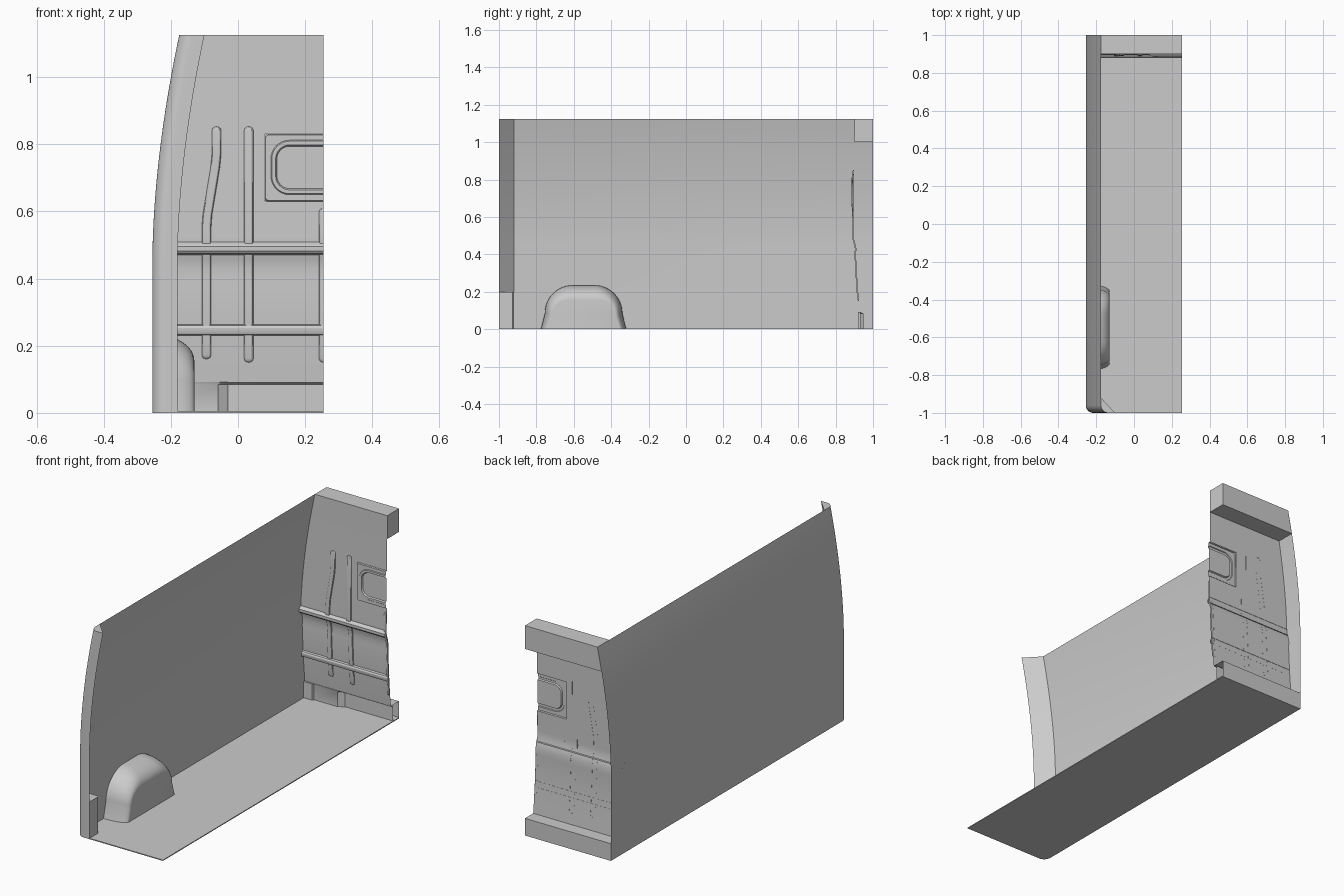
import bpy, bmesh
from math import sin, cos, pi

if "Cube" in bpy.data.objects:
    bpy.data.objects.remove(bpy.data.objects["Cube"])

XR = 0.255      # open right edge
TOP = 1.125


def lerp_table(table, z):
    for (z0, v0), (z1, v1) in zip(table, table[1:]):
        if z <= z1:
            return v0 + (v1 - v0) * max(0, (z - z0)) / (z1 - z0)
    return table[-1][1]


def wall_x(z):
    return -0.255 + 0.08 * max(0, (z - 0.45) / 0.675) ** 1.8


PANEL = [(0.09, 0.93), (0.22, 0.918), (0.40, 0.908), (0.43, 0.911),
         (0.46, 0.904), (0.49, 0.895), (0.52, 0.895), (0.85, 0.898), (1.0, 0.90)]


def panel_y(z):
    return lerp_table(PANEL, z)


def loft(name, rings, closed=False, caps=(), skip=None):
    bm = bmesh.new()
    vs = [[bm.verts.new(p) for p in r] for r in rings]
    n = len(rings[0])
    for i in range(len(vs) - 1):
        for j in range(n if closed else n - 1):
            k = (j + 1) % n
            if not (skip and skip(i, j)):
                bm.faces.new((vs[i][j], vs[i][k], vs[i + 1][k], vs[i + 1][j]))
    for c in caps:
        bm.faces.new(vs[c])
    bmesh.ops.remove_doubles(bm, verts=bm.verts, dist=1e-5)
    bmesh.ops.recalc_face_normals(bm, faces=bm.faces)
    me = bpy.data.meshes.new(name)
    bm.to_mesh(me)
    bm.free()
    ob = bpy.data.objects.new(name, me)
    bpy.context.collection.objects.link(ob)
    bpy.ops.object.select_all(action='DESELECT')
    ob.select_set(True)
    bpy.context.view_layer.objects.active = ob
    bpy.ops.object.shade_smooth_by_angle(angle=0.5)
    return ob


def arc(cx, cy, r, a0, a1, n=8):
    return [(cx + r * cos(a0 + (a1 - a0) * i / n), cy + r * sin(a0 + (a1 - a0) * i / n))
            for i in range(n + 1)]


# Floor with one rounded corner
corner = arc(-0.215, -0.96, 0.04, pi, 1.5 * pi)
outline = [(XR, 1), (-0.255, 1)] + corner + [(XR, -1)]
loft("floor", [[(x, y, z) for x, y in outline] for z in (0, 0.005)], True, (0, -1))

# Curved side wall with the slanted front pillar
section = [(0, 1)] + [(x + 0.255, y) for x, y in corner] + [(0.075, -1), (0, -0.92)]
levels = [0, 0.2, 0.45] + [0.45 + 0.675 * i / 18 for i in range(1, 19)]
loft("side_wall", [[(wall_x(z) + x, y, z) for x, y in section] for z in levels])
loft("pillar_top", [[(wall_x(TOP) + x, y, TOP) for x, y in section[1:]]], caps=(0,))

# Square foot on the pillar
foot = [(-0.25, -0.92), (-0.187, -0.92), (-0.18, -0.927), (-0.18, -0.999), (-0.25, -0.96)]
loft("pillar_foot", [[(x, y, z) for x, y in foot] for z in (0.005, 0.2)], True, (-1,))

# Wheel arch: side outline shrinking as it rounds over inward
def arch_outline(d):
    top, rad = 0.235 - d, 0.15 - d * 0.8
    a, b = -0.775 + d * 0.45, -0.32 - d * 0.45
    lean = 0.02
    left = arc(a + lean + rad, top - rad, rad, pi, pi / 2, 12)
    right = arc(b - lean - rad, top - rad, rad, pi / 2, 0, 12)
    return [(a, 0.004)] + left + right + [(b, 0.004)]


rings = []
for i in range(13):
    t = pi / 2 * i / 12
    rings.append([(-0.255 + 0.125 * sin(t), y, z) for y, z in arch_outline(0.08 * (1 - cos(t)))])
loft("wheel_arch", rings, caps=(-1,))

# Rear panel sheet with an opening for the pressed frame
heights = sorted({z for z, _ in PANEL} | {0.63, 0.83, 0.56, 0.7, 0.76, 0.93})
loft("rear_panel", [[(x, panel_y(z), z) for x in (wall_x(z), 0.08, XR)] for z in heights],
     skip=lambda i, j: j == 1 and 0.62 < heights[i] < 0.82)

# Top beam across the rear
beam = [(0.9, 1.0), (1, 1.0), (1, TOP), (0.9, TOP)]
loft("top_beam", [[(wall_x(z), y, z) for y, z in beam], [(XR, y, z) for y, z in beam]],
     True, (0, -1))

# Rear sill: stepped riser, top and back face
riser = [(-0.255, 0.92), (-0.205, 0.92), (-0.2, 0.93), (-0.06, 0.93),
         (-0.052, 0.937), (-0.038, 0.943), (-0.03, 0.95), (XR, 0.95)]
loft("rear_sill", [[(x, y, 0.005) for x, y in riser], [(x, y, 0.084) for x, y in riser],
                   [(x, min(y, 0.928), 0.092) for x, y in riser],
                   [(x, 1, 0.092) for x, y in riser], [(x, 1, 0) for x, y in riser]])

# Horizontal rails
for name, prof in {
    "upper_rail": [(0.908, 0.468), (0.886, 0.474), (0.88, 0.482), (0.88, 0.496),
                   (0.886, 0.503), (0.896, 0.509)],
    "lower_rail": [(0.918, 0.23), (0.903, 0.234), (0.90, 0.24), (0.90, 0.253),
                   (0.904, 0.26), (0.917, 0.263)],
}.items():
    loft(name, [[(x if x > 0 else wall_x(z), y, z) for y, z in prof] for x in (-1, XR)])


# Pressed vertical ribs following the panel
def rib(name, path, w=0.014, d=0.008):
    z0, z1 = path[0][0], path[-1][0]
    ends = (0, 0.002, 0.006, 0.012)
    zs = [z0 + e for e in ends] + [z1 - e for e in ends]
    zs += [z for z, _ in PANEL + path if z0 + 0.013 < z < z1 - 0.013]
    rings = []
    for z in sorted(set(zs)):
        e = min(1, min(z - z0, z1 - z) / 0.012)
        s = (1 - (1 - e) ** 2) ** 0.5
        x, y = lerp_table(path, z), panel_y(z) + 0.0005
        rings.append([(min(XR, x + w * s * u), y - d * min(1, s) * v, z)
                      for u, v in ((-1, 0), (-0.85, 0.7), (-0.6, 1), (0.6, 1), (0.85, 0.7), (1, 0))])
    loft(name, rings)


rib("straight_rib", [(0.15, 0.032), (0.853, 0.032)])
rib("bent_rib", [(0.16, -0.094), (0.55, -0.094), (0.59, -0.091), (0.73, -0.068),
                 (0.77, -0.064), (0.853, -0.064)])
rib("edge_rib", [(0.15, 0.255), (0.61, 0.255)])


# Pressed window frame, cut off at the open edge
def half_frame(x0, z0, z1, r, y):
    pts = ([(XR, z1)] + arc(x0 + r, z1 - r, r, pi / 2, pi)
           + arc(x0 + r, z0 + r, r, pi, 1.5 * pi) + [(XR, z0)])
    return [(x, y, z) for x, z in pts]


loft("window_frame", [half_frame(0.08, 0.63, 0.83, 0.006, 0.897),
                      half_frame(0.082, 0.632, 0.828, 0.012, 0.889),
                      half_frame(0.098, 0.65, 0.812, 0.055, 0.889),
                      half_frame(0.101, 0.653, 0.809, 0.052, 0.885),
                      half_frame(0.112, 0.664, 0.798, 0.042, 0.885),
                      half_frame(0.116, 0.668, 0.794, 0.038, 0.892)], caps=(-1,))
